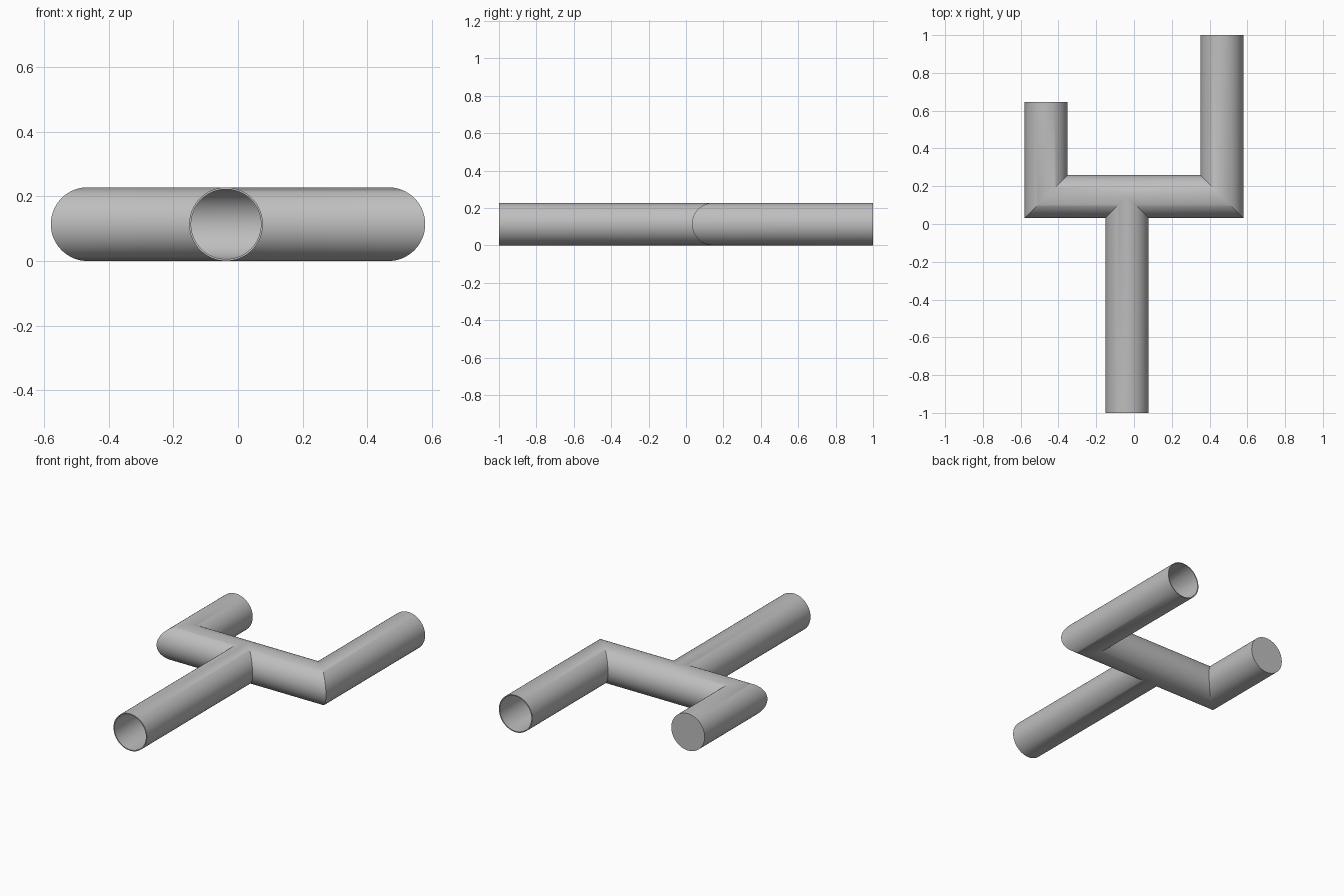
import bpy, bmesh
from math import cos, sin, pi, radians

old = bpy.data.objects.get("Cube")
if old:
    bpy.data.objects.remove(old, do_unlink=True)

SIDES = 64
RADIUS, WALL = 0.114, 0.006
ARM_X = 0.465                 # centre lines of the two rear arms
STEM_X = -0.037               # centre line of the front stem
BAR_Y = 0.146                 # centre line of the crossbar
FRONT, LONG_END, SHORT_END = -1.0, 1.0, 0.645

grey = bpy.data.materials.new("pipe grey")
grey.use_nodes = True
colour = (0.52, 0.52, 0.52, 1)
grey.diffuse_color = colour
grey.node_tree.nodes["Principled BSDF"].inputs["Base Color"].default_value = colour

bm = bmesh.new()


def ring(r, place):
    """Loop of vertices; place(u) turns the sideways offset u into (x, y)."""
    loop = []
    for i in range(SIDES):
        a = 2 * pi * i / SIDES
        x, y = place(r * cos(a))
        loop.append(bm.verts.new((x, y, RADIUS + r * sin(a))))
    return loop


def bridge(a, b):
    for i in range(SIDES):
        j = (i + 1) % SIDES
        bm.faces.new((a[i], a[j], b[j], b[i]))


def pipe(r, start, end):
    a, b = ring(r, start), ring(r, end)
    bridge(a, b)
    return a, b


def skin(r, short_end):
    """One surface of the branched pipe, with mitred bends and tee."""
    # Stem, ending in a pointed tee joint
    mouth, _ = pipe(r, lambda u: (STEM_X + u, FRONT),
                    lambda u: (STEM_X + u, BAR_Y - abs(u)))
    ends = [mouth]
    for side, end_y in ((1, LONG_END), (-1, short_end)):
        # Half of the crossbar, notched at the front for the stem
        pipe(r, lambda u: (STEM_X + side * max(0, -u), BAR_Y + u),
             lambda u: (side * (ARM_X - u), BAR_Y + u))
        # Rear arm
        _, tip = pipe(r, lambda u: (side * ARM_X + u, BAR_Y - side * u),
                      lambda u: (side * ARM_X + u, end_y))
        ends.append(tip)
    return ends


outer = skin(RADIUS, SHORT_END)
inner = skin(RADIUS - WALL, SHORT_END - WALL)

# Rims on the two open ends, closed cap on the short arm
for k in (0, 1):
    bridge(outer[k], inner[k])
for ends in (outer, inner):
    bm.faces.new(ends[2])

bmesh.ops.remove_doubles(bm, verts=bm.verts[:], dist=0.00001)
bmesh.ops.recalc_face_normals(bm, faces=bm.faces[:])

mesh = bpy.data.meshes.new("branched_pipe")
bm.to_mesh(mesh)
bm.free()
mesh.materials.append(grey)
pipe_object = bpy.data.objects.new("branched_pipe", mesh)
bpy.context.collection.objects.link(pipe_object)

bpy.ops.object.select_all(action='DESELECT')
pipe_object.select_set(True)
bpy.context.view_layer.objects.active = pipe_object
bpy.ops.object.shade_smooth_by_angle(angle=radians(30))
